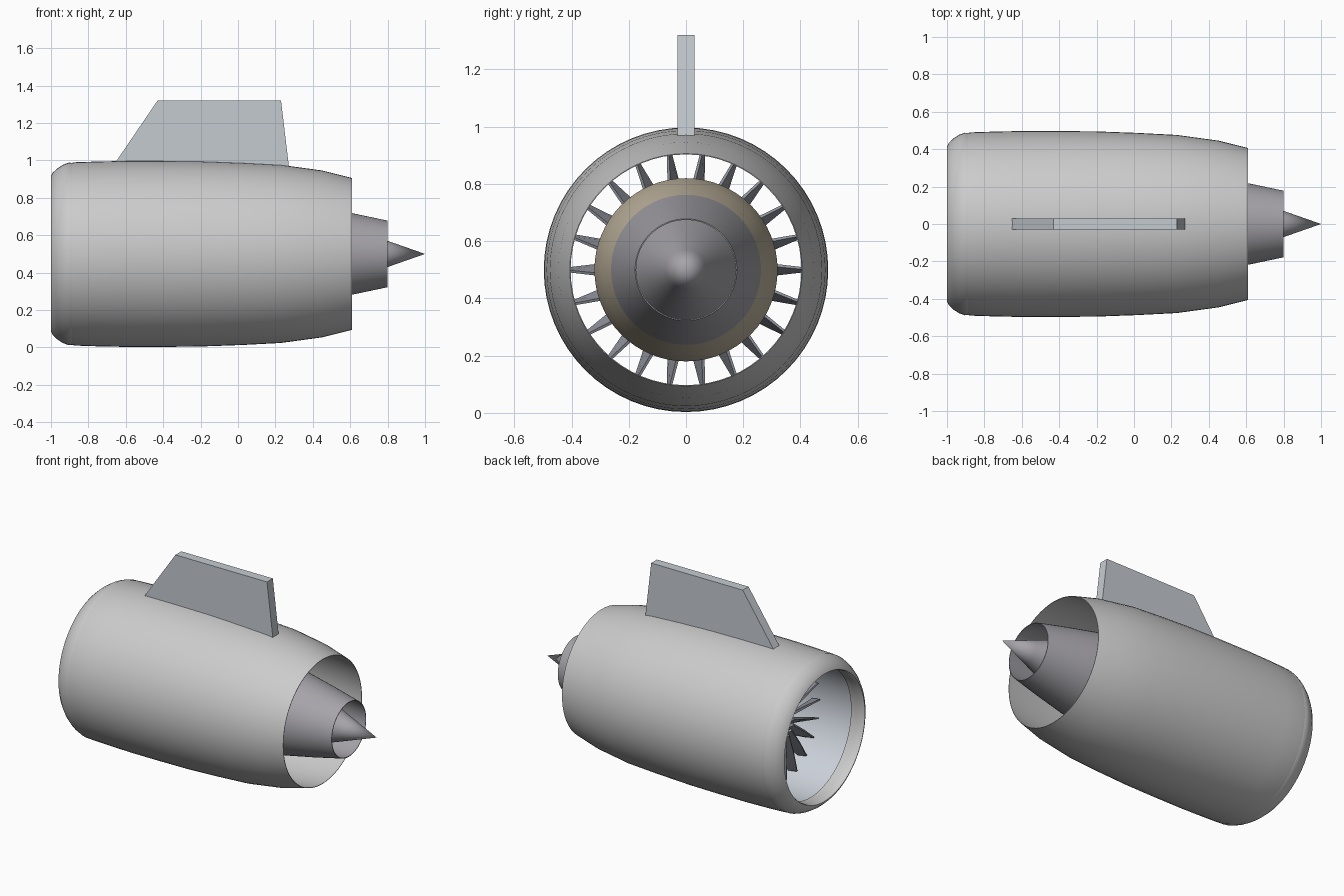
import bpy, bmesh
from math import sin, cos, pi, radians

if "Cube" in bpy.data.objects:
    bpy.data.objects.remove(bpy.data.objects["Cube"])

AXIS_Z = 0.5
SEG = 64


def material(name, rgb):
    m = bpy.data.materials.new(name)
    m.diffuse_color = (*rgb, 1)
    m.use_nodes = True
    m.node_tree.nodes["Principled BSDF"].inputs["Base Color"].default_value = m.diffuse_color
    return m


def finish(name, bm, mat, smooth=True):
    me = bpy.data.meshes.new(name)
    bm.to_mesh(me)
    bm.free()
    ob = bpy.data.objects.new(name, me)
    bpy.context.collection.objects.link(ob)
    me.materials.append(mat)
    if smooth:
        bpy.ops.object.select_all(action='DESELECT')
        ob.select_set(True)
        bpy.context.view_layer.objects.active = ob
        bpy.ops.object.shade_smooth_by_angle(angle=radians(30))
    return ob


def lathe(name, profile, mat):
    """Spin (x, radius) points round the engine axis; +x runs face outward."""
    bm = bmesh.new()
    rings = []
    for x, r in profile:
        if r == 0:
            rings.append([bm.verts.new((x, 0, AXIS_Z))] * SEG)
        else:
            rings.append([bm.verts.new((x, r * cos(2 * pi * k / SEG),
                                        AXIS_Z + r * sin(2 * pi * k / SEG)))
                          for k in range(SEG)])
    for a, b in zip(rings, rings[1:]):
        for k in range(SEG):
            n = (k + 1) % SEG
            bm.faces.new(list(dict.fromkeys((a[k], a[n], b[n], b[k]))))
    return finish(name, bm, mat)


shell = material("shell_grey", (0.70, 0.70, 0.69))
liner = material("liner_blue_grey", (0.60, 0.64, 0.70))
metal = material("core_metal", (0.38, 0.37, 0.40))
gold = material("core_gold", (0.55, 0.48, 0.36))
dark = material("blade_metal", (0.28, 0.29, 0.33))
strut = material("pylon_grey", (0.56, 0.60, 0.64))

# Nacelle: rounded inlet lip, outer cowl with thin exhaust edge, inlet liner
lathe("inlet_lip", [(-0.90, 0.43), (-0.90, 0.415), (-0.95, 0.41), (-0.99, 0.41),
                    (-1.0, 0.415), (-0.99, 0.435), (-0.965, 0.458),
                    (-0.935, 0.477), (-0.905, 0.488), (-0.885, 0.487)], shell)
lathe("outer_cowl", [(-0.90, 0.485), (-0.87, 0.49), (-0.75, 0.494), (-0.6, 0.497),
                     (-0.4, 0.497), (-0.2, 0.495), (0.02, 0.487), (0.23, 0.476),
                     (0.45, 0.446), (0.61, 0.406), (0.61, 0.403), (0.45, 0.42),
                     (0.2, 0.43), (-0.4, 0.43)], shell)
lathe("inlet_liner", [(-0.4, 0.43), (-0.9, 0.43)], liner)

# Core: gold casing, open exhaust nozzle, tail cone
lathe("core_casing", [(-0.5, 0.15), (-0.46, 0.26), (-0.4, 0.295), (-0.2, 0.32),
                      (0.08, 0.32), (0.25, 0.295), (0.38, 0.262)], gold)
lathe("core_nozzle", [(0.38, 0.262), (0.61, 0.218), (0.8, 0.178), (0.8, 0.174),
                      (0.5, 0.20), (0.5, 0.17)], metal)
lathe("tail_cone", [(0.5, 0.175), (0.8, 0.07), (1.0, 0)], metal)

# Fan: spinner with twisted, tapering blades
lathe("spinner", [(-0.71, 0), (-0.70, 0.05), (-0.68, 0.095), (-0.65, 0.13),
                  (-0.58, 0.16), (-0.5, 0.16)], metal)
BLADES = 22
SECTIONS = [(0.12, 0.10, 36, 0.016), (0.27, 0.085, 28, 0.012), (0.41, 0.06, 10, 0.008)]
bm = bmesh.new()
for i in range(BLADES):
    t = 2 * pi * i / BLADES
    rows = []
    for r, chord, twist, thick in SECTIONS:
        c, s = cos(radians(twist)), sin(radians(twist))
        row = []
        for u, v in ((-1, -1), (1, -1), (1, 1), (-1, 1)):
            u, v = u * chord / 2, v * thick / 2
            x, w = u * c - v * s, u * s + v * c
            row.append(bm.verts.new((-0.65 + x, r * cos(t) - w * sin(t),
                                     AXIS_Z + r * sin(t) + w * cos(t))))
        rows.append(row)
    for a, b in zip(rows, rows[1:]):
        for k in range(4):
            bm.faces.new((a[k], a[(k + 1) % 4], b[(k + 1) % 4], b[k]))
    bm.faces.new(rows[0][::-1])
    bm.faces.new(rows[-1])
bmesh.ops.recalc_face_normals(bm, faces=bm.faces)
finish("fan_blades", bm, dark)

# Pylon: flat tapered slab sunk slightly into the cowl
bm = bmesh.new()
side = [bm.verts.new((x, -0.03, z)) for x, z in
        ((-0.675, 0.96), (0.273, 0.96), (0.23, 1.32), (-0.43, 1.32))]
face = bm.faces.new(side)
ext = bmesh.ops.extrude_face_region(bm, geom=[face])
bmesh.ops.translate(bm, vec=(0, 0.06, 0),
                    verts=[g for g in ext["geom"] if isinstance(g, bmesh.types.BMVert)])
bmesh.ops.recalc_face_normals(bm, faces=bm.faces)
finish("pylon", bm, strut, smooth=False)
